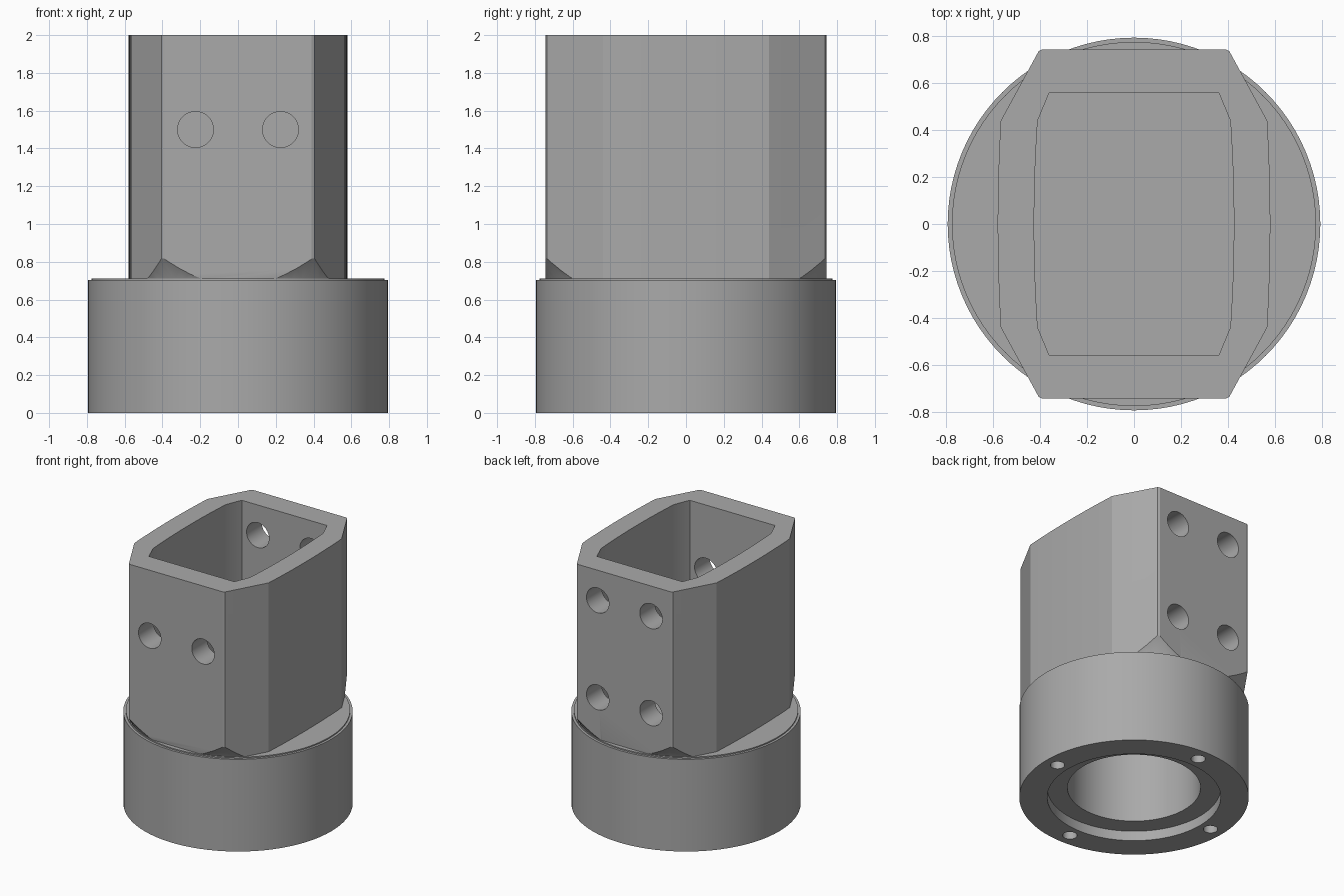
import bpy, math
from math import sin, cos, pi

if "Cube" in bpy.data.objects:
    bpy.data.objects.remove(bpy.data.objects["Cube"], do_unlink=True)

grey = bpy.data.materials.new("machined grey")
grey.use_nodes = True
COLOUR = (0.4, 0.4, 0.4, 1)
grey.diffuse_color = COLOUR
grey.node_tree.nodes["Principled BSDF"].inputs["Base Color"].default_value = COLOUR


def loft(name, rings):
    """Closed solid through matching rings of points."""
    n = len(rings[0])
    verts = [p for ring in rings for p in ring]
    faces = [tuple(reversed(range(n))), tuple(range(len(verts) - n, len(verts)))]
    for r in range(len(rings) - 1):
        for i in range(n):
            a, b = r * n + i, r * n + (i + 1) % n
            faces.append((a, b, b + n, a + n))
    mesh = bpy.data.meshes.new(name)
    mesh.from_pydata(verts, [], faces)
    mesh.materials.append(grey)
    obj = bpy.data.objects.new(name, mesh)
    bpy.context.collection.objects.link(obj)
    return obj


def lathe(name, profile, n=96):
    """Stack of circles given as (radius, z)."""
    return loft(name, [[(r * cos(2 * pi * i / n), r * sin(2 * pi * i / n), z)
                        for i in range(n)] for r, z in profile])


def prism(name, outline, z0, z1):
    return loft(name, [[(x, y, z) for x, y in outline] for z in (z0, z1)])


def boolean(obj, cutter, operation="DIFFERENCE"):
    bpy.context.view_layer.objects.active = obj
    mod = obj.modifiers.new("cut", "BOOLEAN")
    mod.operation, mod.solver, mod.object = operation, "EXACT", cutter
    bpy.ops.object.modifier_apply(modifier=mod.name)
    bpy.data.objects.remove(cutter, do_unlink=True)


def four_way(quarter):
    """Mirror the +x +y corner points around both axes, counterclockwise."""
    half = quarter + [(-x, y) for x, y in reversed(quarter)]
    return half + [(-x, -y) for x, y in half]


def bowed_side(x_mid, x_end, y_end, steps=6):
    """Shallow arc from just off the x axis to its end."""
    return [(x_mid - (x_mid - x_end) * t * t, y_end * t)
            for t in ((i + 0.5) / (steps + 0.5) for i in range(steps + 1))]


# Round base with a small shoulder on top
base = lathe("round_base", [(0.793, 0), (0.793, 0.703), (0.775, 0.703), (0.775, 0.712)])
# Stepped bore in the underside
boolean(base, lathe("bore", [(0.6, -0.1), (0.6, 0.075), (0.46, 0.075), (0.46, 0.63)]))
# Screw holes in the base rim
for k in range(4):
    hole = lathe("screw_hole", [(0.05, -0.1), (0.05, 0.3)], 24)
    hole.location = (0.69 * cos(k * pi / 2), 0.69 * sin(k * pi / 2), 0)
    bpy.context.view_layer.update()
    boolean(base, hole)

# Socket: bowed sides, slanted corners, softened front and back edges
outer = bowed_side(0.58, 0.567, 0.44) + [(0.413, 0.722), (0.405, 0.736), (0.39, 0.743)]
socket = prism("socket", four_way(outer), 0.7, 2)
# Conical trim under the overhanging corners
boolean(socket, lathe("trim", [(0.763, 0.69), (0.768, 0.71), (0.91, 0.92), (0.91, 2.1)]),
        "INTERSECT")
# Pocket
inner = bowed_side(0.425, 0.41, 0.44) + [(0.36, 0.56)]
boolean(socket, prism("pocket", four_way(inner), 0.78, 2.1))
# Bolt holes: one pair in the front wall, two pairs in the back wall
for side, z in ((-1, 1.5), (1, 1.77), (1, 1.03)):
    for x in (-0.225, 0.225):
        hole = lathe("bolt_hole", [(0.095, -0.15), (0.095, 0.15)], 40)
        hole.rotation_euler = (pi / 2, 0, 0)
        hole.location = (x, side * 0.65, z)
        bpy.context.view_layer.update()
        boolean(socket, hole)

# Smooth curved walls, keep machined edges crisp
for obj in (base, socket):
    bpy.ops.object.select_all(action="DESELECT")
    obj.select_set(True)
    bpy.context.view_layer.objects.active = obj
    bpy.ops.object.shade_smooth_by_angle(angle=math.radians(25))
